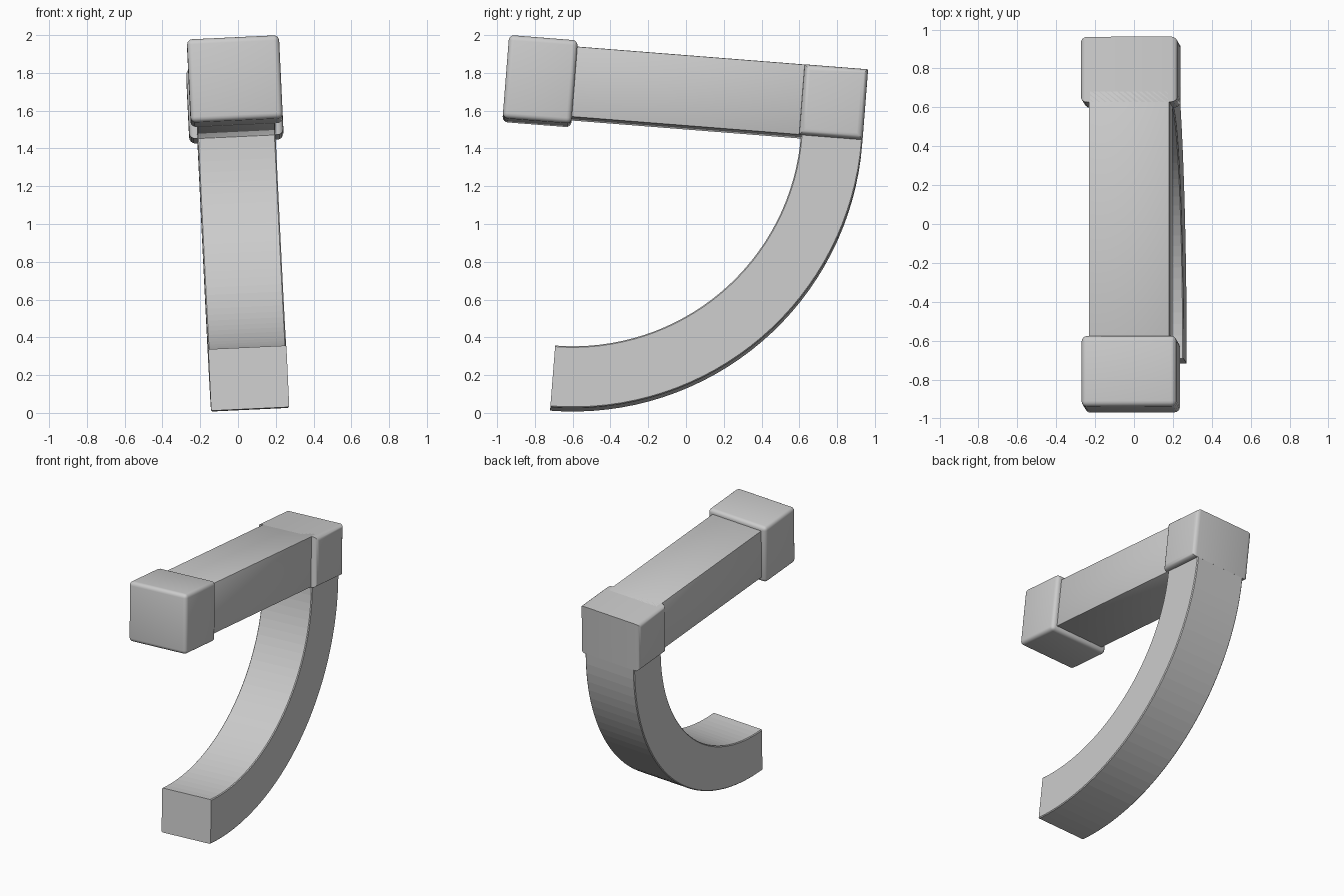
import bpy, bmesh, math
from mathutils import Matrix, Vector

if "Cube" in bpy.data.objects:
    bpy.data.objects.remove(bpy.data.objects["Cube"])

grey = bpy.data.materials.new("light grey")
grey.diffuse_color = (0.6, 0.6, 0.6, 1)
grey.use_nodes = True
grey.node_tree.nodes["Principled BSDF"].inputs["Base Color"].default_value = grey.diffuse_color

# The whole piece leans slightly: rolled about y, then pitched about x
TILT = (Matrix.Translation((0, 0, 1)) @ Matrix.Rotation(math.radians(-4.5), 4, 'X')
        @ Matrix.Rotation(math.radians(-2.7), 4, 'Y'))
CX = 0.016  # shared centre line across the width


def finish(name, bm, smooth=True):
    bmesh.ops.recalc_face_normals(bm, faces=bm.faces)
    mesh = bpy.data.meshes.new(name)
    bm.to_mesh(mesh)
    bm.free()
    mesh.materials.append(grey)
    obj = bpy.data.objects.new(name, mesh)
    bpy.context.collection.objects.link(obj)
    obj.matrix_world = TILT
    if smooth:
        bpy.context.view_layer.objects.active = obj
        obj.select_set(True)
        bpy.ops.object.shade_smooth_by_angle(angle=math.radians(35))
        obj.select_set(False)


def box(name, half_w, y0, y1, z0, z1, bevel, segments=4, sides_only=False):
    bm = bmesh.new()
    size = Matrix.Diagonal((2 * half_w, y1 - y0, z1 - z0, 1))
    centre = Matrix.Translation((CX, (y0 + y1) / 2, (z0 + z1) / 2))
    bmesh.ops.create_cube(bm, size=1, matrix=centre @ size)
    edges = [e for e in bm.edges if not sides_only
             or abs(e.verts[0].co.x - e.verts[1].co.x) < 1e-4]
    bmesh.ops.bevel(bm, geom=edges, offset=bevel, segments=segments,
                    profile=0.5, affect='EDGES')
    finish(name, bm)


# Front head block, wider and taller than the beam
box("head_block", 0.244, -1.012, -0.647, 0.472, 0.914, 0.028)
# Straight upper beam
box("beam", 0.207, -0.70, 0.62, 0.508, 0.882, 0.006, 2)
# Rear corner block: flush above and behind, bulging at the sides
box("corner_block", 0.25, 0.56, 0.897, 0.508, 0.882, 0.033, 4, True)

# Quarter-circle arm sweeping down and forward from the corner block
STEPS, INNER, OUTER, HALF, B = 32, 1.21, 1.537, 0.207, 0.006
section = [(-HALF, INNER + B), (-HALF + B, INNER), (HALF - B, INNER), (HALF, INNER + B),
           (HALF, OUTER - B), (HALF - B, OUTER), (-HALF + B, OUTER), (-HALF, OUTER - B)]
bm = bmesh.new()
rings = []
for i in range(STEPS + 1):
    a = math.pi / 2 * i / STEPS
    rings.append([bm.verts.new(Vector((CX + x, -0.64 + r * math.cos(a), 0.515 - r * math.sin(a))))
                  for x, r in section])
    if i == 0:
        for v in rings[0]:
            v.co.z += 0.02
for r0, r1 in zip(rings, rings[1:]):
    for j in range(8):
        k = (j + 1) % 8
        bm.faces.new((r0[j], r0[k], r1[k], r1[j]))
bm.faces.new(rings[0])
bm.faces.new(rings[-1])
# settle the arm's lowest point on the ground
for v in bm.verts:
    v.co.z -= 0.012
finish("curved_arm", bm, smooth=False)
